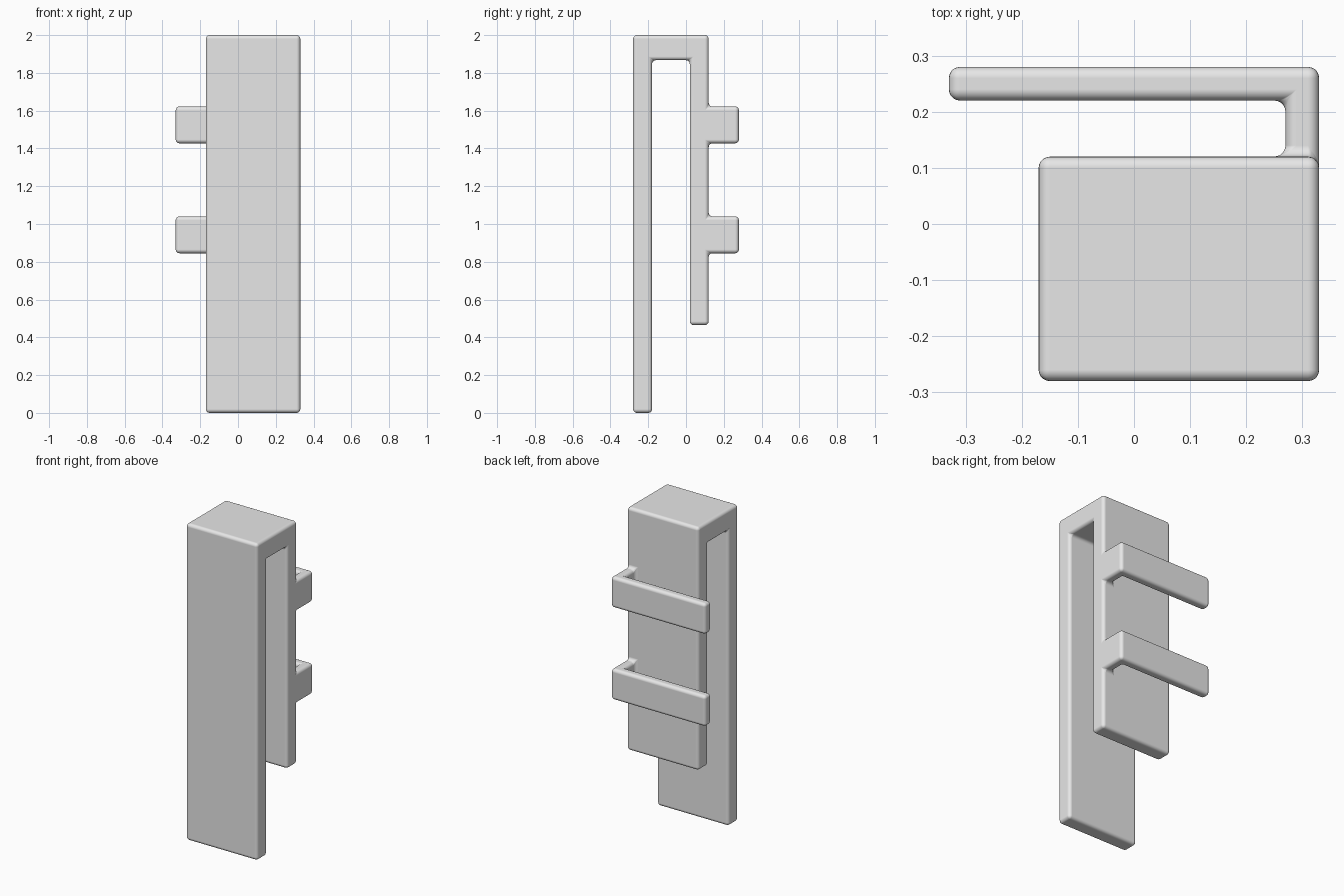
import bpy
import bmesh
from mathutils import Vector

cube = bpy.data.objects.get("Cube")
if cube:
    bpy.data.objects.remove(cube, do_unlink=True)

# Main dimensions
LEFT, RIGHT = -0.17, 0.33
FRONT, BACK = -0.28, 0.12
PLATE = 0.10
ARM = 0.06
ARM_HEIGHT = 0.195
ARM_BACK = 0.28

# Hook: long front plate, top bridge, shorter back plate
blocks = [
    ((LEFT, FRONT, 0), (RIGHT, FRONT + PLATE, 2)),
    ((LEFT, FRONT, 1.867), (RIGHT, BACK, 2)),
    ((LEFT, BACK - PLATE, 0.465), (RIGHT, BACK, 2)),
]

# Two L-shaped arms: a stem off the back plate and a bar across
for z in (0.845, 1.427):
    top = z + ARM_HEIGHT
    blocks.append(((RIGHT - ARM, BACK, z), (RIGHT, ARM_BACK, top)))
    blocks.append(((-RIGHT, ARM_BACK - ARM, z), (RIGHT, ARM_BACK, top)))


def join_blocks(bm, blocks):
    """Build the clean outer skin of overlapping or touching blocks."""
    cuts = [sorted({round(p[a], 4) for b in blocks for p in b}) for a in range(3)]

    def filled(cell):
        if any(i < 0 or i >= len(cuts[a]) - 1 for a, i in enumerate(cell)):
            return False
        mid = [(cuts[a][i] + cuts[a][i + 1]) / 2 for a, i in enumerate(cell)]
        return any(all(lo[a] < mid[a] < hi[a] for a in range(3)) for lo, hi in blocks)

    verts = {}

    def vert(key):
        if key not in verts:
            verts[key] = bm.verts.new([cuts[a][i] for a, i in enumerate(key)])
        return verts[key]

    nx, ny, nz = (len(c) - 1 for c in cuts)
    cells = [(i, j, k) for i in range(nx) for j in range(ny) for k in range(nz)]
    for cell in filter(filled, cells):
        for axis in range(3):
            u, v = (axis + 1) % 3, (axis + 2) % 3
            for side in (0, 1):
                other = list(cell)
                other[axis] += 2 * side - 1
                if filled(other):
                    continue
                ring = []
                for du, dv in ((0, 0), (1, 0), (1, 1), (0, 1)):
                    key = list(cell)
                    key[axis] += side
                    key[u] += du
                    key[v] += dv
                    ring.append(vert(tuple(key)))
                bm.faces.new(ring if side else ring[::-1])
    bmesh.ops.dissolve_limit(bm, angle_limit=0.01, verts=bm.verts[:], edges=bm.edges[:])


bm = bmesh.new()
join_blocks(bm, blocks)
for face in bm.faces:
    face.smooth = True
mesh = bpy.data.meshes.new("hook_with_arms")
bm.to_mesh(mesh)
bm.free()
hook = bpy.data.objects.new("hook_with_arms", mesh)
bpy.context.collection.objects.link(hook)

# Rounded edges and filleted inner corners
bevel = hook.modifiers.new("rounded_edges", "BEVEL")
bevel.width = 0.02
bevel.segments = 5
bevel.limit_method = "ANGLE"
bevel.harden_normals = True

# Plain grey plastic
grey = bpy.data.materials.new("light_grey")
grey.use_nodes = True
colour = (0.8, 0.8, 0.8, 1)
grey.diffuse_color = colour
grey.node_tree.nodes["Principled BSDF"].inputs["Base Color"].default_value = colour
mesh.materials.append(grey)
